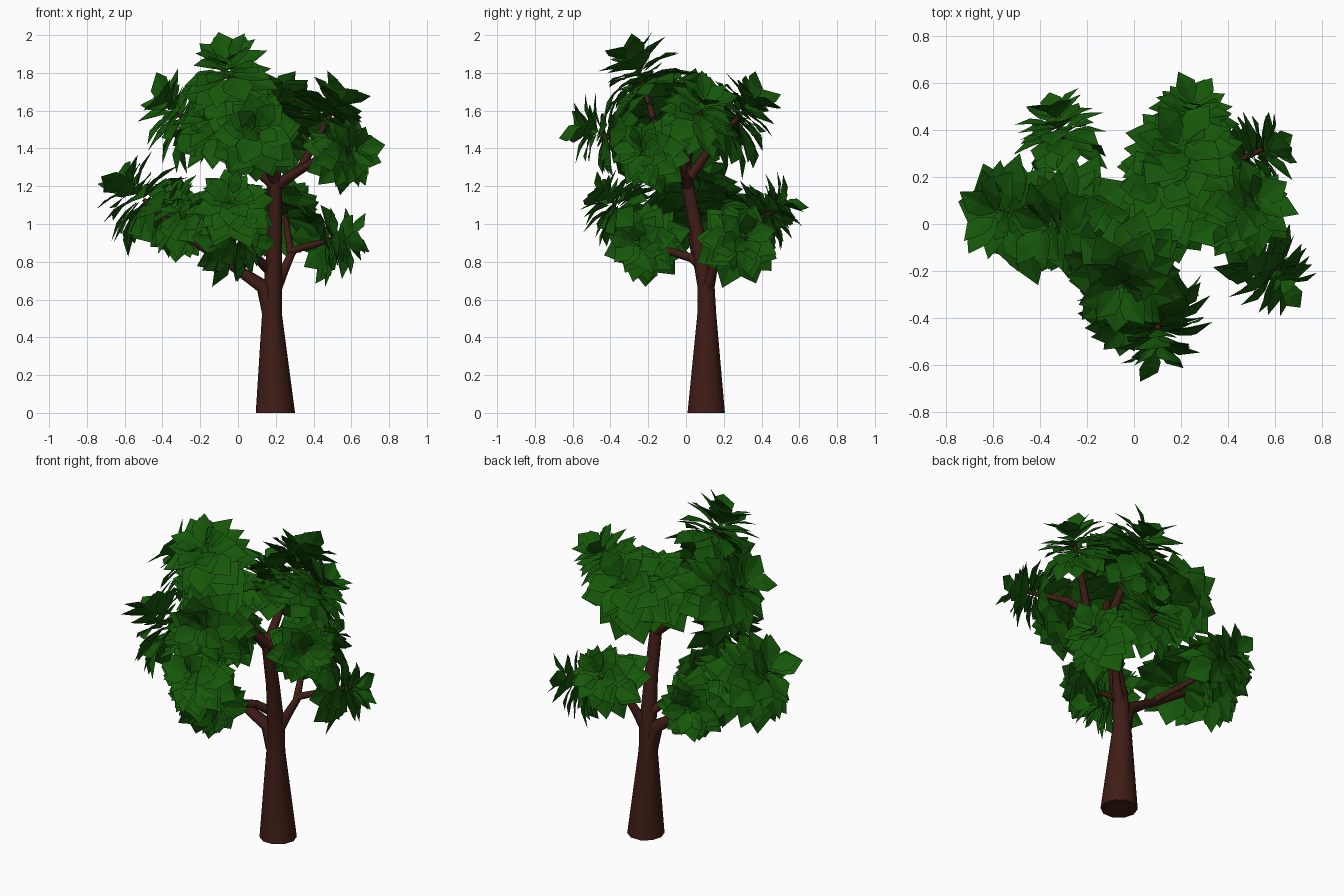
import bpy, bmesh, math, random
from mathutils import Vector

if "Cube" in bpy.data.objects:
    bpy.data.objects.remove(bpy.data.objects["Cube"])

random.seed(4)


def material(name, rgb):
    m = bpy.data.materials.new(name)
    m.diffuse_color = (*rgb, 1)
    m.use_nodes = True
    m.node_tree.nodes["Principled BSDF"].inputs["Base Color"].default_value = m.diffuse_color
    return m


BARK = material("bark", (0.05, 0.012, 0.008))
LEAF = material("leaf_green", (0.008, 0.095, 0.003))


def finish(bm, name, mat, smooth=False):
    me = bpy.data.meshes.new(name)
    bm.to_mesh(me)
    bm.free()
    me.materials.append(mat)
    ob = bpy.data.objects.new(name, me)
    bpy.context.collection.objects.link(ob)
    if smooth:
        bpy.ops.object.select_all(action='DESELECT')
        ob.select_set(True)
        bpy.context.view_layer.objects.active = ob
        bpy.ops.object.shade_smooth_by_angle(angle=math.radians(60))
    return ob


def limb(name, path, sides=7):
    """Tapered tube through (x, y, z, radius) points."""
    bm = bmesh.new()
    pts = [Vector(p[:3]) for p in path]
    rings = []
    for i, p in enumerate(pts):
        d = pts[min(i + 1, len(pts) - 1)] - pts[max(i - 1, 0)]
        if name == "trunk" and i == 0:
            d = Vector((0, 0, 1))
        q = Vector((0, 0, 1)).rotation_difference(d.normalized())
        r = path[i][3]
        rings.append([bm.verts.new(p + q @ Vector((r * math.cos(a), r * math.sin(a), 0)))
                      for a in (2 * math.pi * k / sides for k in range(sides))])
    for lo, hi in zip(rings, rings[1:]):
        for k in range(sides):
            n = (k + 1) % sides
            bm.faces.new((lo[k], lo[n], hi[n], hi[k]))
    bm.faces.new(rings[0][::-1])
    bm.faces.new(rings[-1])
    return finish(bm, name, BARK, True)


def add_leaf(bm, base, out, up, length):
    """Pointed leaf, folded along its midrib and drooping at the tip."""
    side = out.cross(up).normalized()
    w = length * random.uniform(0.31, 0.38)

    def v(t, s, h):
        return bm.verts.new(base + out * (t * length) + side * (s * w) + up * (h * length))
    root, mid, tip = v(0, 0, 0), v(0.5, 0, 0.0), v(1, 0, -0.12)
    for s in (1, -1):
        a, b = v(0.32, s * 0.85, 0.05), v(0.62, s, 0.03)
        for f in ([root, a, b, mid], [mid, b, tip]):
            bm.faces.new(f if s > 0 else f[::-1])


def rosette(name, centre, axis, R, layers=6):
    """Stacked rings of leaves around a twig end, closing towards the axis."""
    bm = bmesh.new()
    c, ax = Vector(centre), Vector(axis).normalized()
    q = Vector((0, 0, 1)).rotation_difference(ax)
    for j in range(layers):
        t = j / (layers - 1)
        count = 9 - j
        for k in range(count):
            ang = 2 * math.pi * (k + random.uniform(-0.25, 0.25)) / count + j * 1.1
            tilt = math.radians(-22 + 68 * t + random.uniform(-14, 14))
            rad = q @ Vector((math.cos(ang), math.sin(ang), 0))
            out = rad * math.cos(tilt) + ax * math.sin(tilt)
            up = ax * math.cos(tilt) - rad * math.sin(tilt)
            base = c + ax * R * (-0.35 + 0.55 * t + random.uniform(-0.09, 0.09)) + rad * 0.015
            add_leaf(bm, base, out, up, R * (1 - 0.35 * t) * random.uniform(0.9, 1.1))
    return finish(bm, name, LEAF)


# Trunk with flared foot
limb("trunk", [(0.198, 0.107, 0, 0.104), (0.18, 0.11, 0.52, 0.053), (0.185, 0.105, 0.68, 0.048),
               (0.195, 0.06, 0.95, 0.038), (0.2, 0.0, 1.24, 0.034)], 10)

# Main branches from the lower fork
limb("left_branch", [(0.17, 0.11, 0.54, 0.05), (0.13, 0.1, 0.67, 0.04), (-0.02, 0.07, 0.77, 0.026),
                     (-0.12, 0.05, 0.83, 0.023), (-0.33, 0.03, 0.97, 0.02), (-0.5, 0.05, 1.13, 0.012)])
limb("front_low_branch", [(0.16, 0.1, 0.76, 0.028), (0.1, 0.03, 0.82, 0.024),
                          (0.03, -0.1, 0.86, 0.02), (-0.02, -0.38, 1.06, 0.012)])
limb("right_low_branch", [(0.19, 0.11, 0.65, 0.04), (0.24, 0.14, 0.75, 0.026), (0.29, 0.18, 0.86, 0.022),
                          (0.4, 0.25, 0.89, 0.018), (0.55, 0.32, 0.93, 0.01)])
limb("back_low_branch", [(0.28, 0.17, 0.84, 0.022), (0.26, 0.25, 0.97, 0.018), (0.25, 0.48, 1.07, 0.011)])
limb("back_left_branch", [(-0.1, 0.06, 0.83, 0.02), (-0.23, 0.2, 0.93, 0.016), (-0.33, 0.4, 1.02, 0.011)])

# Crown branches from the upper fork
limb("right_crown_branch", [(0.2, 0.01, 1.2, 0.034), (0.3, -0.02, 1.27, 0.027), (0.42, -0.08, 1.34, 0.02),
                            (0.6, -0.2, 1.38, 0.012)])
limb("right_top_branch", [(0.32, -0.02, 1.28, 0.024), (0.42, 0.04, 1.45, 0.019), (0.5, 0.08, 1.6, 0.011)])
limb("left_crown_branch", [(0.2, 0.01, 1.2, 0.034), (0.08, 0.0, 1.3, 0.027), (-0.1, 0.02, 1.45, 0.021),
                           (-0.32, 0.03, 1.58, 0.012)])
limb("front_crown_branch", [(0.2, 0.0, 1.22, 0.03), (0.12, -0.12, 1.38, 0.022), (0.1, -0.45, 1.47, 0.012)])
limb("top_branch", [(0.13, -0.1, 1.36, 0.024), (0.04, -0.17, 1.55, 0.019), (-0.05, -0.24, 1.78, 0.011)])
limb("back_crown_branch", [(0.2, 0.0, 1.22, 0.03), (0.2, 0.13, 1.4, 0.022), (0.2, 0.29, 1.58, 0.012)])

# Leaf rosettes: centre, facing direction, radius
ROSETTES = {
    "left_low": ((-0.55, 0.04, 1.16), (-0.65, 0.05, 0.65), 0.27),
    "left_inner": ((-0.33, 0.0, 1.08), (-0.4, -0.2, 0.6), 0.23),
    "front_low": ((-0.03, -0.41, 1.12), (-0.1, -0.7, 0.6), 0.22),
    "front_lowest": ((0.02, -0.24, 0.9), (0.8, -0.4, 0.0), 0.22),
    "right_low": ((0.53, 0.3, 0.92), (0.9, 0.35, 0.2), 0.22),
    "back_low": ((0.25, 0.46, 1.08), (0.1, 0.8, 0.5), 0.22),
    "back_left_low": ((-0.33, 0.42, 1.03), (-0.25, 0.9, 0.2), 0.21),
    "right_crown": ((0.6, -0.22, 1.38), (0.65, -0.6, 0.25), 0.2),
    "right_top": ((0.5, 0.08, 1.61), (0.45, 0.35, 0.75), 0.23),
    "front_crown": ((0.1, -0.47, 1.49), (0.05, -0.95, 0.2), 0.25),
    "top_crown": ((-0.05, -0.25, 1.82), (-0.1, -0.45, 0.85), 0.26),
    "left_crown": ((-0.33, 0.0, 1.6), (-0.7, -0.15, 0.6), 0.27),
    "inner_crown": ((-0.1, -0.14, 1.57), (-0.3, -0.4, 0.7), 0.26),
    "back_crown": ((0.2, 0.3, 1.6), (0.0, 0.65, 0.7), 0.28),
    "back_inner_crown": ((0.12, 0.13, 1.58), (-0.1, 0.35, 0.85), 0.25),
}
for part, (centre, axis, R) in ROSETTES.items():
    rosette("leaves_" + part, centre, axis, R)
